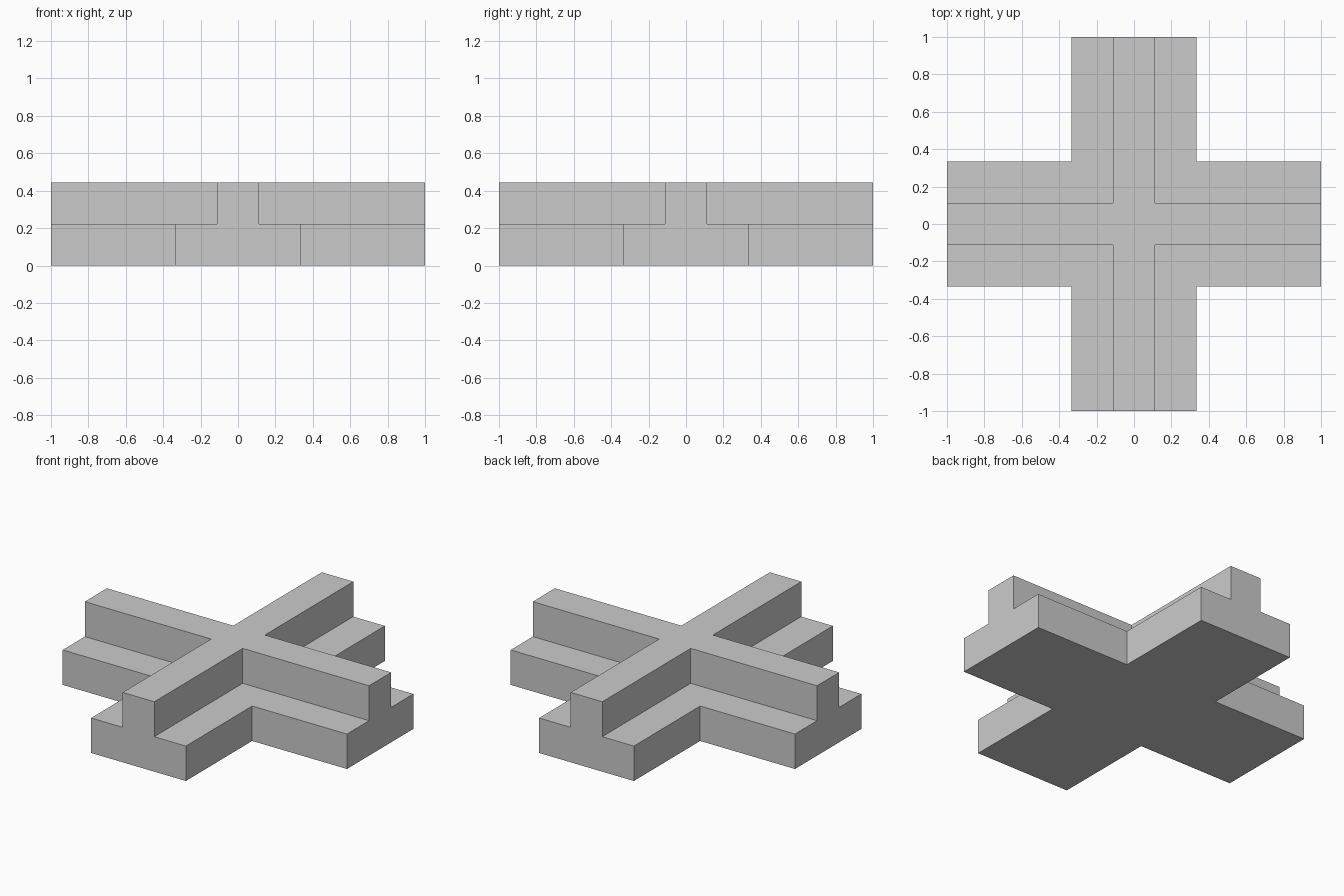
import bpy, bmesh
from math import radians

if "Cube" in bpy.data.objects:
    bpy.data.objects.remove(bpy.data.objects["Cube"])

W, N = 1 / 3, 1 / 9          # half widths of the base and the ridge
STEP = 2 / 9                 # height of each tier


def cross_outline(h):
    """Twelve corners of a plus shape with arm half width h, counter-clockwise."""
    arm = [(h, h), (h, 1), (-h, 1)]
    pts = []
    for _ in range(4):
        pts += arm
        arm = [(-y, x) for x, y in arm]
    return pts


def ring(bm, h, z):
    return [bm.verts.new((x, y, z)) for x, y in cross_outline(h)]


def walls(bm, low, high):
    for i in range(12):
        j = (i + 1) % 12
        bm.faces.new((low[i], low[j], high[j], high[i]))


bm = bmesh.new()

# Wide base tier and narrow ridge tier
base_low, base_high = ring(bm, W, 0), ring(bm, W, STEP)
ridge_low, ridge_high = ring(bm, N, STEP), ring(bm, N, 2 * STEP)
walls(bm, base_low, base_high)
walls(bm, ridge_low, ridge_high)
bm.faces.new(base_low[::-1])
bm.faces.new(ridge_high)

# L-shaped ledges between the tiers, and the strips closing the arm ends
for k in range(4):
    a, b, p = 3 * k, 3 * k + 1, (3 * k - 1) % 12
    bm.faces.new((base_high[p], base_high[a], base_high[b],
                  ridge_low[b], ridge_low[a], ridge_low[p]))

bmesh.ops.recalc_face_normals(bm, faces=bm.faces)
bmesh.ops.dissolve_limit(bm, angle_limit=radians(1), verts=bm.verts, edges=bm.edges)

mesh = bpy.data.meshes.new("stepped_cross")
bm.to_mesh(mesh)
bm.free()
bpy.context.collection.objects.link(bpy.data.objects.new("stepped_cross", mesh))
